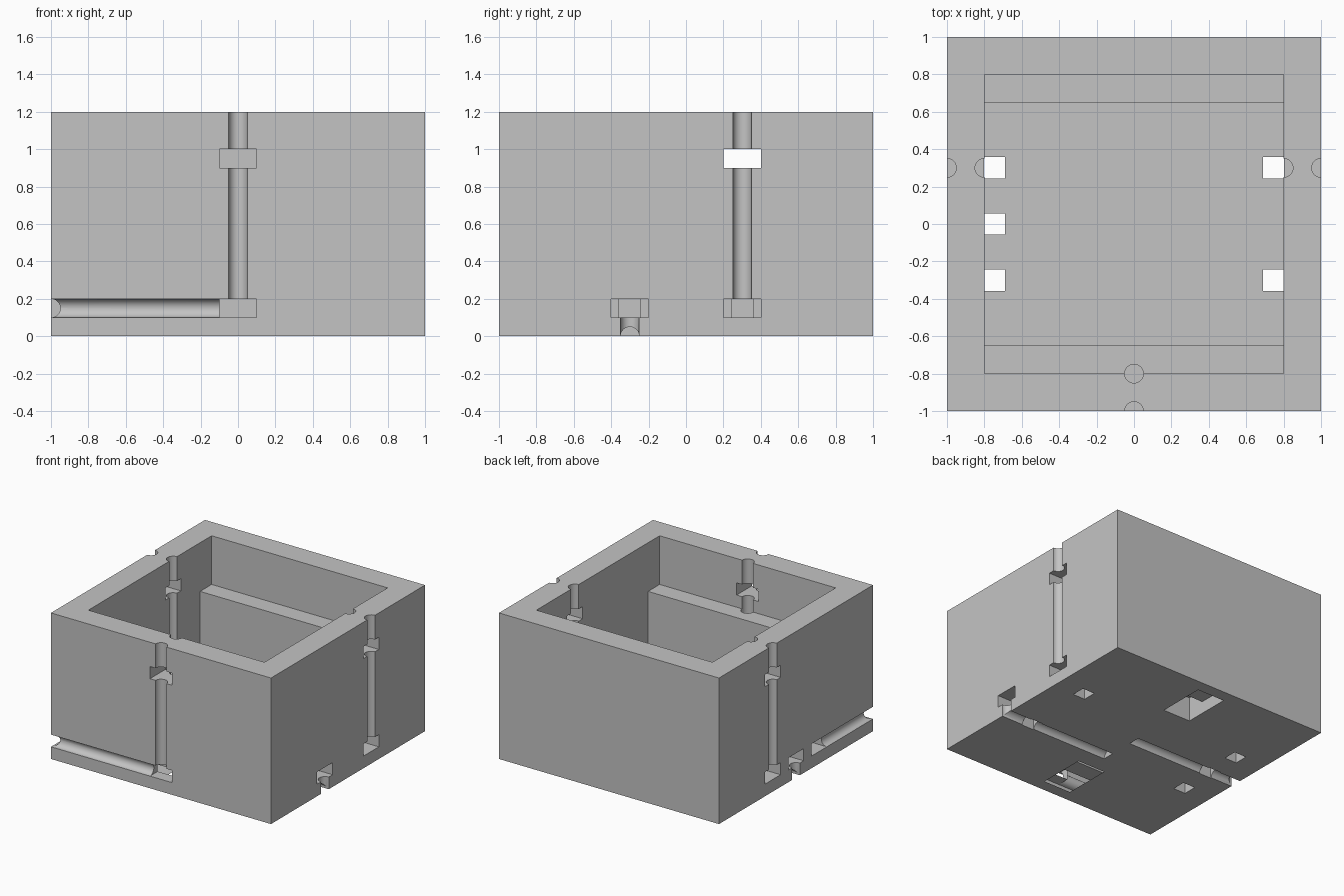
import bpy
import bmesh
from mathutils import Matrix, Vector

cube = bpy.data.objects.get("Cube")
if cube:
    bpy.data.objects.remove(cube, do_unlink=True)

grey = bpy.data.materials.new("plain_grey")
grey.use_nodes = True
colour = (0.55, 0.55, 0.55, 1)
grey.diffuse_color = colour
grey.node_tree.nodes["Principled BSDF"].inputs["Base Color"].default_value = colour


def finish(name, bm):
    mesh = bpy.data.meshes.new(name)
    bm.to_mesh(mesh)
    bm.free()
    mesh.materials.append(grey)
    obj = bpy.data.objects.new(name, mesh)
    bpy.context.collection.objects.link(obj)
    return obj


def box(name, low, high):
    """Box spanning two opposite corners."""
    low, high = Vector(low), Vector(high)
    bm = bmesh.new()
    bmesh.ops.create_cube(bm, size=1, matrix=Matrix.Translation((low + high) / 2)
                          @ Matrix.Diagonal((high - low).to_4d()))
    return finish(name, bm)


def rod(name, start, end, radius=0.05):
    """Round bar between two points."""
    start, end = Vector(start), Vector(end)
    axis = end - start
    turn = axis.to_track_quat('Z', 'Y').to_matrix().to_4x4()
    bm = bmesh.new()
    bmesh.ops.create_cone(bm, cap_ends=True, segments=32, radius1=radius, radius2=radius,
                          depth=axis.length,
                          matrix=Matrix.Translation((start + end) / 2) @ turn)
    return finish(name, bm)


def carve(target, cutters):
    """Subtract the cutters in order and remove them."""
    for cutter in cutters:
        mod = target.modifiers.new("cut", 'BOOLEAN')
        mod.operation = 'DIFFERENCE'
        mod.solver = 'EXACT'
        mod.object = cutter
        cutter.hide_render = True
    graph = bpy.context.evaluated_depsgraph_get()
    result = bpy.data.meshes.new_from_object(target.evaluated_get(graph))
    target.modifiers.clear()
    target.data = result
    result.materials.clear()
    result.materials.append(grey)
    for cutter in cutters:
        bpy.data.objects.remove(cutter, do_unlink=True)


TOP, OUT, IN = 1.2, 1.0, 0.8
OVER = TOP + 0.1
LOW, HIGH = 0.1, 0.9
cuts = [box("cavity", (-IN, -IN, 0.2), (IN, IN, OVER))]


def side_pocket(side, y, z, inner):
    cuts.append(box("pocket", (min(side * inner, side * 1.1), y - 0.1, z),
                    (max(side * inner, side * 1.1), y + 0.1, z + 0.1)))


# Vertical grooves and slots in both side walls
for side in (-1, 1):
    cuts.append(rod("outer_groove", (side * OUT, 0.3, 0.15), (side * OUT, 0.3, OVER)))
    cuts.append(rod("inner_groove", (side * IN, 0.3, 0.15), (side * IN, 0.3, OVER)))
    side_pocket(side, 0.3, HIGH, 0.75)
    side_pocket(side, 0.3, LOW, IN)
    side_pocket(side, -0.3, LOW, IN)
side_pocket(-1, 0, LOW, IN)

# Grooves and slots in the front wall
cuts.append(rod("outer_groove", (0, -OUT, 0.15), (0, -OUT, OVER)))
cuts.append(rod("inner_groove", (0, -IN, 0.2), (0, -IN, OVER)))
cuts.append(box("pocket", (-0.1, -1.1, HIGH), (0.1, -0.75, HIGH + 0.1)))
cuts.append(box("pocket", (-0.1, -1.1, LOW), (0.1, -IN, LOW + 0.1)))

# Horizontal groove wrapping the front corner
cuts.append(rod("front_groove", (-1.1, -OUT, 0.15), (-0.05, -OUT, 0.15)))
cuts.append(rod("corner_groove", (-OUT, -1.1, 0.15), (-OUT, -0.25, 0.15)))

# Grooves under the base with short risers up to the pockets
for side, y in ((1, -0.3), (-1, 0)):
    cuts.append(rod("base_groove", (0, y, 0), (side * 1.1, y, 0)))
    cuts.append(rod("riser", (side * OUT, y, -0.1), (side * OUT, y, 0.15)))

# Square floor holes beside the walls
for side, y in ((1, 0.3), (1, -0.3), (-1, 0.3), (-1, 0), (-1, -0.3)):
    xs = sorted((side * 0.69, side * 0.801))
    cuts.append(box("floor_hole", (xs[0], y - 0.057, -0.1), (xs[1], y + 0.057, 0.3)))

# Wide floor openings at front and back
for side in (-1, 1):
    ys = sorted((side * 0.5, side * 0.9))
    cuts.append(box("floor_opening", (-0.125, ys[0], -0.1), (0.125, ys[1], 0.2)))

body = box("box_body", (-OUT, -OUT, 0), (OUT, OUT, TOP))
carve(body, cuts)

# Inner ledges
back_ledge = box("back_ledge", (-IN, 0.65, LOW), (IN, IN, 0.8))
front_ledge = box("front_ledge", (-IN, -IN, LOW), (IN, -0.65, 0.8))
carve(front_ledge, [rod("ledge_groove", (0, -IN, 0.2), (0, -IN, OVER))])

# Smooth groove walls, keep all corners crisp
for obj in (body, back_ledge, front_ledge):
    bpy.ops.object.select_all(action='DESELECT')
    obj.select_set(True)
    bpy.context.view_layer.objects.active = obj
    bpy.ops.object.shade_smooth_by_angle(angle=0.5)
